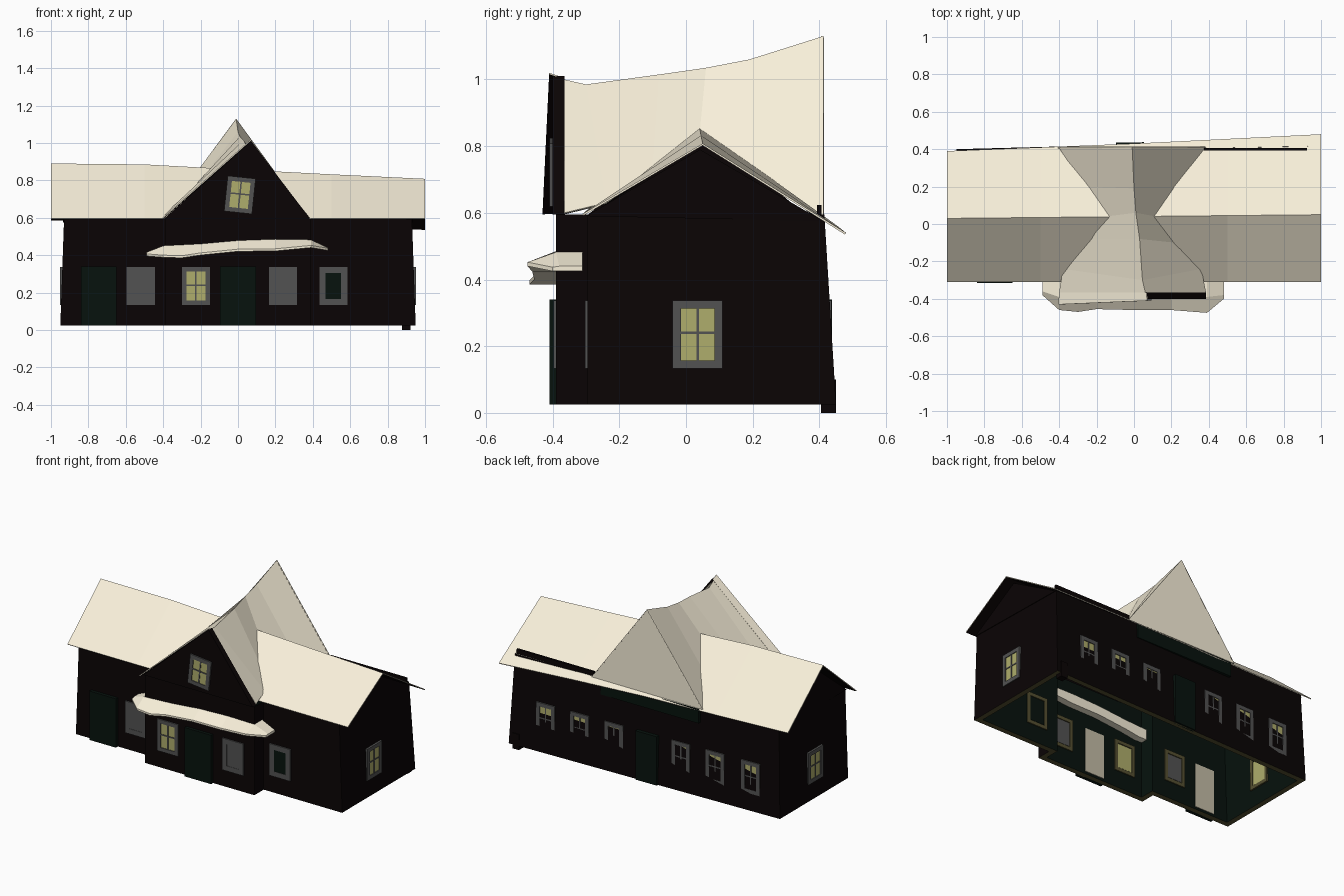
import bpy, bmesh, math
from mathutils import Matrix, Vector

if "Cube" in bpy.data.objects:
    bpy.data.objects.remove(bpy.data.objects["Cube"])


def material(name, rgb):
    m = bpy.data.materials.new(name)
    m.diffuse_color = (*rgb, 1)
    m.use_nodes = True
    m.node_tree.nodes["Principled BSDF"].inputs["Base Color"].default_value = m.diffuse_color
    return m


WALL = material("dark_wall", (0.003, 0.0012, 0.0014))
SNOW = material("snow", (0.94, 0.87, 0.70))
GREY = material("grey_trim", (0.085, 0.085, 0.085))
GLASS = material("lit_glass", (0.43, 0.42, 0.15))
GREEN = material("dark_green", (0.002, 0.006, 0.004))
OLIVE = material("olive", (0.09, 0.08, 0.03))
CREAM = material("inner_door", (0.55, 0.50, 0.38))


def finish(name, bm, mats):
    me = bpy.data.meshes.new(name)
    bm.to_mesh(me)
    bm.free()
    for m in mats:
        me.materials.append(m)
    ob = bpy.data.objects.new(name, me)
    bpy.context.collection.objects.link(ob)
    return ob


def loft(name, sections, mats, closed=True, caps=True, bands=False):
    """Skin a row of equal-length sections; bands gives each band its own material."""
    bm = bmesh.new()
    rows = [[bm.verts.new(p) for p in s] for s in sections]
    n = len(rows[0])
    for k, (a, b) in enumerate(zip(rows, rows[1:])):
        for i in range(n if closed else n - 1):
            j = (i + 1) % n
            f = bm.faces.new((a[i], a[j], b[j], b[i]))
            f.material_index = k if bands else 0
    if caps:
        bm.faces.new(rows[0])
        bm.faces.new(rows[-1])
    bmesh.ops.recalc_face_normals(bm, faces=bm.faces)
    if not closed and sum(f.normal.z for f in bm.faces) < 0:
        bmesh.ops.reverse_faces(bm, faces=bm.faces)
    return finish(name, bm, mats)


def boxes(name, parts, place=Matrix()):
    """One object from several (centre, size, material) boxes."""
    bm = bmesh.new()
    mats = []
    for centre, size, mat in parts:
        if mat not in mats:
            mats.append(mat)
        old = set(bm.faces)
        m = place @ Matrix.Translation(centre) @ Matrix.Diagonal((*size, 1))
        bmesh.ops.create_cube(bm, size=1, matrix=m)
        for f in set(bm.faces) - old:
            f.material_index = mats.index(mat)
    return finish(name, bm, mats)


def at(x, y, z, turn=0, tilt=0):
    return (Matrix.Translation((x, y, z)) @ Matrix.Rotation(math.radians(turn), 4, 'Z')
            @ Matrix.Rotation(math.radians(tilt), 4, 'Y'))


def ring(w, h, t, y, d, mat):
    """Four bars of a rectangular frame."""
    return [((s * (w - t) / 2, y, 0), (t, d, h), mat) for s in (-1, 1)] + \
           [((0, y, s * (h - t) / 2), (w - 2 * t, d, t), mat) for s in (-1, 1)]


def window(name, place, kind=GLASS, w=0.15, h=0.205):
    parts = ring(w, h, 0.025, 0, 0.014, GREY) + ring(w, h, 0.022, 0.038, 0.010, OLIVE)
    if kind == GLASS:
        parts += [((0, 0.019, 0), (w - 0.05, 0.042, h - 0.05), GLASS),
                  ((0, -0.002, 0), (0.008, 0.006, h - 0.05), GREY),
                  ((0, -0.002, 0.005), (w - 0.05, 0.006, 0.008), GREY)]
    else:
        parts += [((0, 0.018, 0), (w - 0.05, 0.046, h - 0.05), kind)]
        parts += ring(w - 0.05, h - 0.05, 0.008, -0.004, 0.006, GREY)
    return boxes(name, parts, place)


def door(name, place, w=0.19, h=0.315):
    return boxes(name, [((0, -0.004, h / 2), (w, 0.024, h), GREEN),
                        ((0, 0.038, h / 2), (w - 0.05, 0.012, h - 0.03), CREAM)], place)


# Hollow walls with a projecting central bay; the back wall runs slightly askew
def footprint(d, z, right, left, end):
    e, b = end - d, 0.39 - d
    return [(x, y, z) for x, y in [(-e, -0.295 + d), (-b, -0.295 + d), (-b, -0.39 + d), (b, -0.39 + d),
                                   (b, -0.295 + d), (e, -0.295 + d), (e, right - d), (-e, left - d)]]


loft("walls", [footprint(0.035, 0.595, 0.415, 0.38, 0.93), footprint(0.035, 0.025, 0.45, 0.40, 0.95),
               footprint(0, 0.025, 0.45, 0.40, 0.95), footprint(0, 0.595, 0.415, 0.38, 0.93)],
     [GREEN, OLIVE, WALL], caps=False, bands=True)
boxes("corner_post", [((0.90, 0.428, 0.05), (0.045, 0.045, 0.10), WALL)])

# Triangular gable ends
for side, peak, back in ((-1, 0.865, 0.38), (1, 0.79, 0.412)):
    loft("end_gable", [[(side * x, -0.30, 0.59), (side * x, 0.042, peak), (side * x, back, 0.575)]
                       for x in (0.90, 0.935)], [WALL])
loft("front_gable", [[(-0.395, y, 0.595), (0.07, y, 1.01), (0.385, y, 0.595)]
                     for y in (-0.40, -0.365)], [WALL])

# Sagging main roof: x, ridge y, ridge z, back y, back z
stations = [(-1, 0.03, 0.89, 0.39, 0.59), (-0.5, 0.035, 0.885, 0.41, 0.58), (0, 0.04, 0.858, 0.43, 0.575),
            (0.5, 0.045, 0.832, 0.455, 0.56), (1, 0.05, 0.808, 0.48, 0.54)]
roof = loft("main_roof", [[(x, -0.31, 0.597), (x, ry, rz), (x, by, bz)]
                          for x, ry, rz, by, bz in stations], [SNOW, WALL], closed=False, caps=False)

# Cross roof, pinched where it meets the main ridge
cross = loft("cross_roof", [
    [(-0.40, -0.365, 0.60), (0.06, -0.365, 1.0), (0.385, -0.365, 0.60)],
    [(-0.38, -0.24, 0.63), (0.045, -0.30, 0.985), (0.36, -0.24, 0.63)],
    [(-0.27, -0.08, 0.73), (0.03, -0.08, 1.015), (0.22, -0.10, 0.73)],
    [(-0.15, 0.04, 0.84), (0.01, 0.06, 1.035), (0.12, 0.04, 0.83)],
    [(-0.26, 0.20, 0.73), (0, 0.19, 1.06), (0.23, 0.20, 0.72)],
    [(-0.405, 0.412, 0.595), (-0.01, 0.412, 1.13), (0.385, 0.412, 0.59)]],
    [SNOW, WALL], closed=False, caps=False)
# Overhang on the left half of the front gable
verge = loft("gable_overhang", [
    [(-0.405, -0.43, 0.60), (0.07, -0.41, 1.02)], [(-0.40, -0.365, 0.602), (0.065, -0.365, 1.005)]],
    [SNOW, WALL], closed=False, caps=False)
for ob in (roof, cross, verge):
    mod = ob.modifiers.new("thickness", 'SOLIDIFY')
    mod.thickness, mod.offset, mod.material_offset = 0.006, -1, 1
loft("back_gable", [[(-0.405, y, 0.59), (-0.01, y, 1.13), (0.385, y, 0.59)]
                    for y in (0.405, 0.413)], [SNOW])
boxes("eave_strip", [((0.65, 0.40, 0.608), (0.55, 0.014, 0.03), WALL)])
boxes("back_panel", [((-0.03, 0.405, 0.54), (0.70, 0.02, 0.09), GREEN)])

# Wavy snow canopy over the front door: x, top z, bottom z, front y
canopy = [(-0.49, 0.415, 0.395, -0.38), (-0.40, 0.45, 0.388, -0.46), (-0.30, 0.455, 0.385, -0.47),
          (-0.20, 0.46, 0.40, -0.455), (0, 0.478, 0.42, -0.46), (0.20, 0.485, 0.422, -0.46),
          (0.39, 0.482, 0.44, -0.475), (0.48, 0.44, 0.425, -0.40)]
loft("snow_canopy", [[(x, -0.31, b), (x, -0.31, t), (x, max(-0.39, f + 0.02), t),
                      (x, f, b + 0.012), (x, f, b)] for x, t, b, f in canopy], [SNOW])

# Front windows and doors
Z = 0.235
for x, y, kind in ((-0.52, -0.296, GREY), (-0.225, -0.391, GLASS), (0.24, -0.391, GREY), (0.51, -0.296, GREEN)):
    window("front_window", at(x, y, Z), kind)
window("gable_window", at(0.01, -0.402, 0.722, 0, 6), GLASS, 0.15, 0.19)
door("front_door", at(0, -0.394, 0.025))
door("side_door", at(-0.745, -0.300, 0.025))

# End and back windows, back door
for s in (-1, 1):
    window("end_window", at(s * 0.945, 0.035, Z, s * 90))
for x in (0.70, 0.46, 0.22, -0.25, -0.49, -0.74):
    window("back_window", at(x, 0.412 + 0.0235 * x, Z, 181), GLASS, 0.13, 0.205)
door("back_door", at(-0.02, 0.42, 0.025, 181), 0.15)
